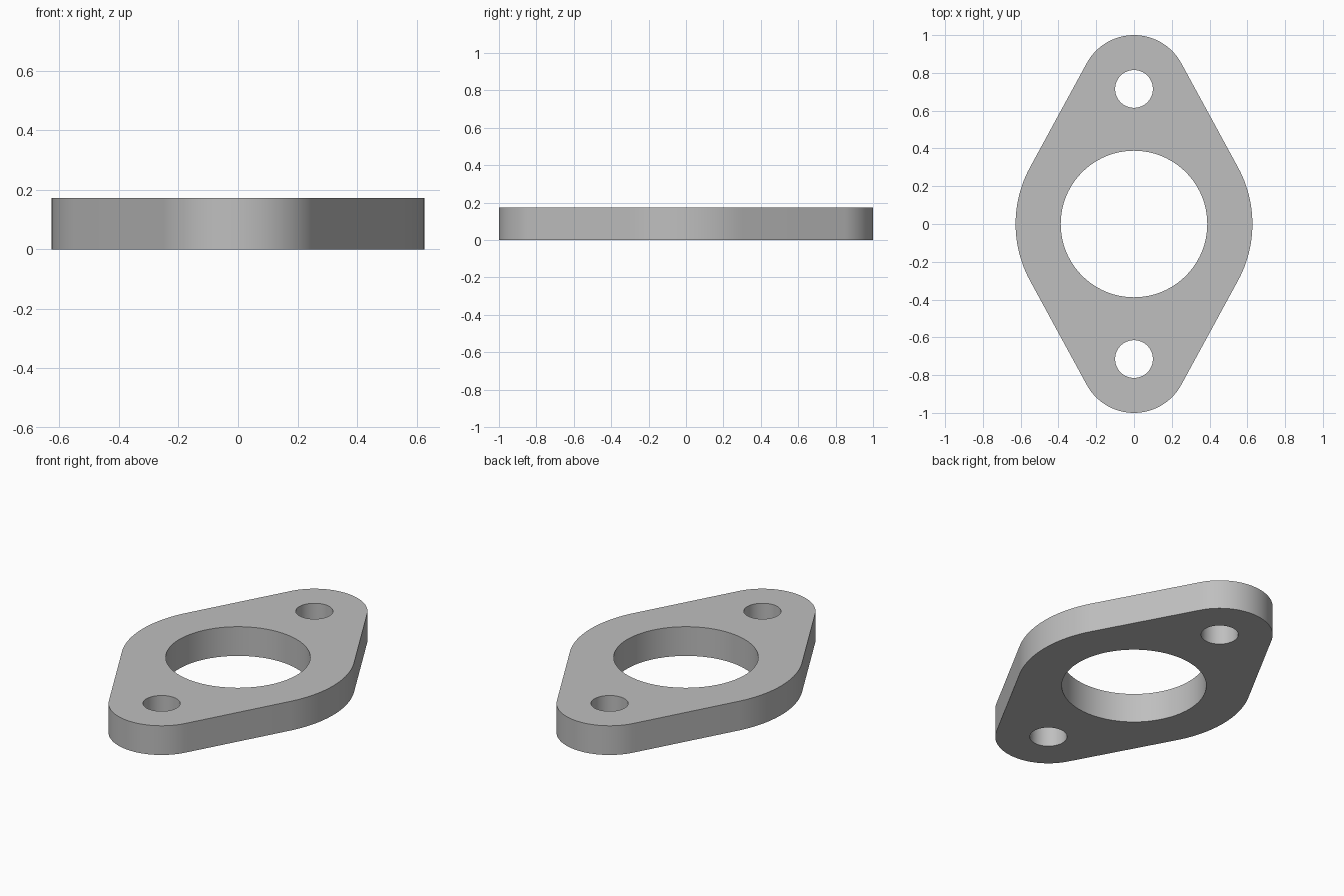
import bpy, bmesh, math

if "Cube" in bpy.data.objects:
    bpy.data.objects.remove(bpy.data.objects["Cube"])

THICK = 0.173
BODY_R, EAR_R = 0.627, 0.285      # outline radii: middle and both ends
EAR_Y = 1 - EAR_R                 # centre of each end arc and bolt hole
BORE_R, BOLT_R = 0.388, 0.1


def arc(cy, r, start, end, n):
    return [(r * math.cos(a), cy + r * math.sin(a))
            for a in (start + (end - start) * i / n for i in range(n + 1))]


def circle(cy, r, n):
    return arc(cy, r, 0, math.tau, n)[:-1]


# Outline: four arcs joined by their common tangents
t = math.asin((BODY_R - EAR_R) / EAR_Y)
outline = (arc(0, BODY_R, -t, t, 24)
           + arc(EAR_Y, EAR_R, t, math.pi - t, 40)
           + arc(0, BODY_R, math.pi - t, math.pi + t, 24)
           + arc(-EAR_Y, EAR_R, math.pi + t, math.tau - t, 40))
loops = [outline, circle(0, BORE_R, 96),
         circle(EAR_Y, BOLT_R, 48), circle(-EAR_Y, BOLT_R, 48)]

# Fill the face between the outline and the three holes, then raise it
bm = bmesh.new()
for pts in loops:
    vs = [bm.verts.new((x, y, 0)) for x, y in pts]
    for i, v in enumerate(vs):
        bm.edges.new((v, vs[(i + 1) % len(vs)]))
bmesh.ops.triangle_fill(bm, use_beauty=True, use_dissolve=False, edges=bm.edges[:])
result = bmesh.ops.extrude_face_region(bm, geom=bm.faces[:], use_keep_orig=True)
top = [g for g in result["geom"] if isinstance(g, bmesh.types.BMVert)]
bmesh.ops.translate(bm, verts=top, vec=(0, 0, THICK))
bmesh.ops.recalc_face_normals(bm, faces=bm.faces[:])

mesh = bpy.data.meshes.new("flange_plate")
bm.to_mesh(mesh)
bm.free()
plate = bpy.data.objects.new("flange_plate", mesh)
bpy.context.collection.objects.link(plate)

# Plain grey metal
grey = bpy.data.materials.new("grey")
grey.diffuse_color = (0.52, 0.52, 0.52, 1)
grey.use_nodes = True
grey.node_tree.nodes["Principled BSDF"].inputs["Base Color"].default_value = grey.diffuse_color
mesh.materials.append(grey)

# Smooth round walls, crisp rims
bpy.context.view_layer.objects.active = plate
plate.select_set(True)
bpy.ops.object.shade_smooth_by_angle(angle=math.radians(30))
